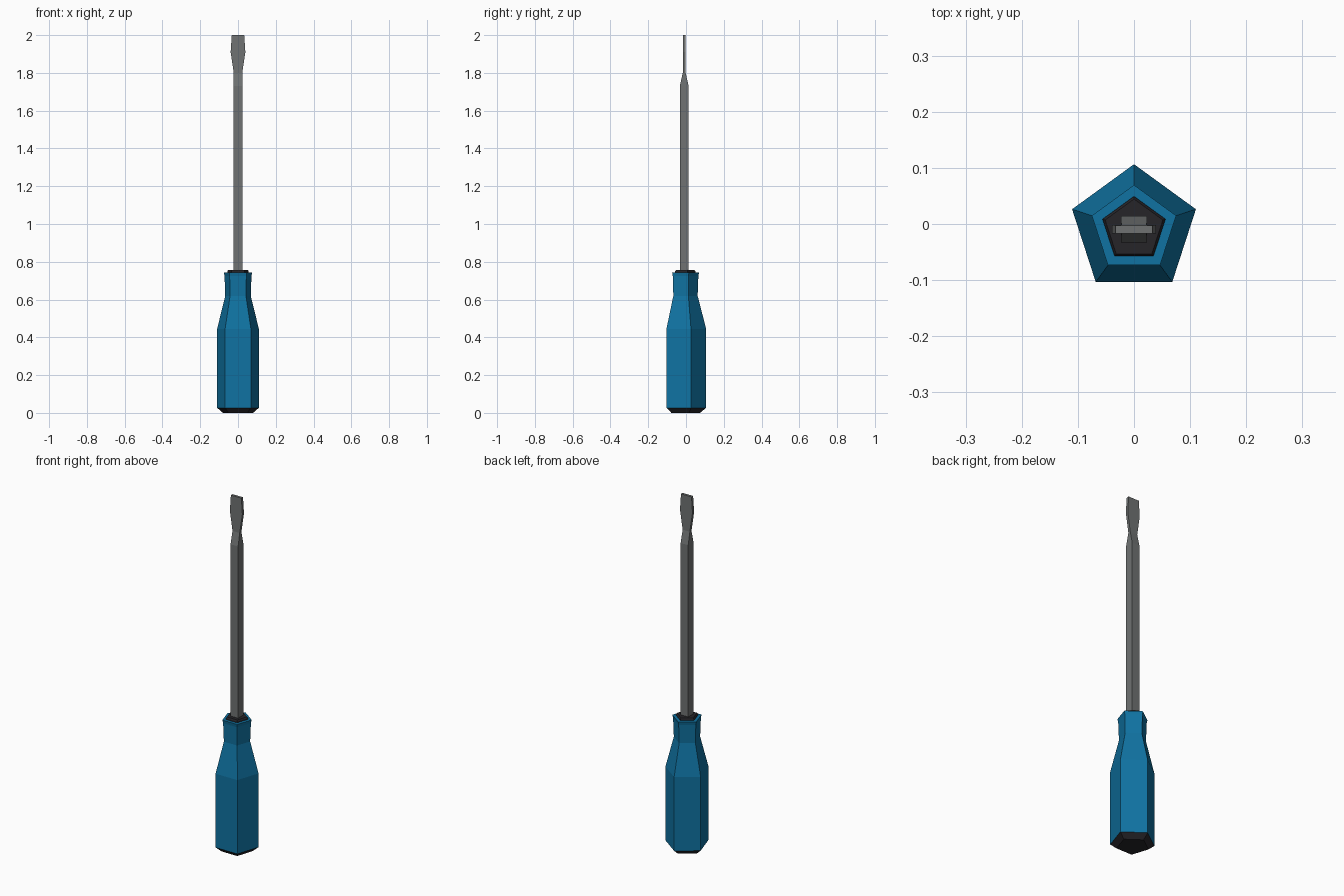
import bpy, bmesh, math

if "Cube" in bpy.data.objects:
    bpy.data.objects.remove(bpy.data.objects["Cube"])

CY = -0.0095  # common axis of all parts


def material(name, rgb):
    m = bpy.data.materials.new(name)
    m.diffuse_color = (*rgb, 1)
    m.use_nodes = True
    m.node_tree.nodes["Principled BSDF"].inputs["Base Color"].default_value = m.diffuse_color
    return m


BLUE = material("blue plastic", (0.005, 0.17, 0.36))
BLACK = material("black plastic", (0.019, 0.018, 0.022))
STEEL = material("grey steel", (0.16, 0.17, 0.17))


def pentagon(r, z):
    """Five-sided ring with one corner pointing to +y."""
    angles = [math.radians(90 + 72 * i) for i in range(5)]
    return [(r * math.cos(a), CY + r * math.sin(a), z) for a in angles]


def rectangle(hx, hy, z):
    return [(sx * hx, CY + sy * hy, z)
            for sx, sy in ((-1, -1), (1, -1), (1, 1), (-1, 1))]


def loft(name, rings, mat):
    """Skin a stack of rings and cap both ends."""
    bm = bmesh.new()
    loops = [[bm.verts.new(p) for p in ring] for ring in rings]
    n = len(loops[0])
    for a, b in zip(loops, loops[1:]):
        for i in range(n):
            j = (i + 1) % n
            bm.faces.new((a[i], a[j], b[j], b[i]))
    bm.faces.new(loops[0][::-1])
    bm.faces.new(loops[-1])
    bmesh.ops.recalc_face_normals(bm, faces=bm.faces)
    me = bpy.data.meshes.new(name)
    bm.to_mesh(me)
    bm.free()
    me.materials.append(mat)
    ob = bpy.data.objects.new(name, me)
    bpy.context.collection.objects.link(ob)
    return ob


# Chamfered butt cap under the handle
loft("end_cap", [pentagon(0.084, 0), pentagon(0.116, 0.027)], BLACK)

# Faceted grip narrowing to a slightly flared neck
loft("handle", [pentagon(r, z) for r, z in (
    (0.116, 0.027), (0.116, 0.445), (0.071, 0.62),
    (0.075, 0.725), (0.079, 0.743))], BLUE)

# Dark collar where the shaft enters the handle
loft("collar", [pentagon(0.059, 0.735), pentagon(0.059, 0.75),
                pentagon(0.054, 0.757)], BLACK)

# Square shaft flattening into a flared blade
loft("shaft_and_blade", [rectangle(*p) for p in (
    (0.0235, 0.0235, 0.74), (0.0235, 0.0235, 1.73), (0.0225, 0.0075, 1.80),
    (0.039, 0.0075, 1.91), (0.033, 0.0072, 2.0))], STEEL)
